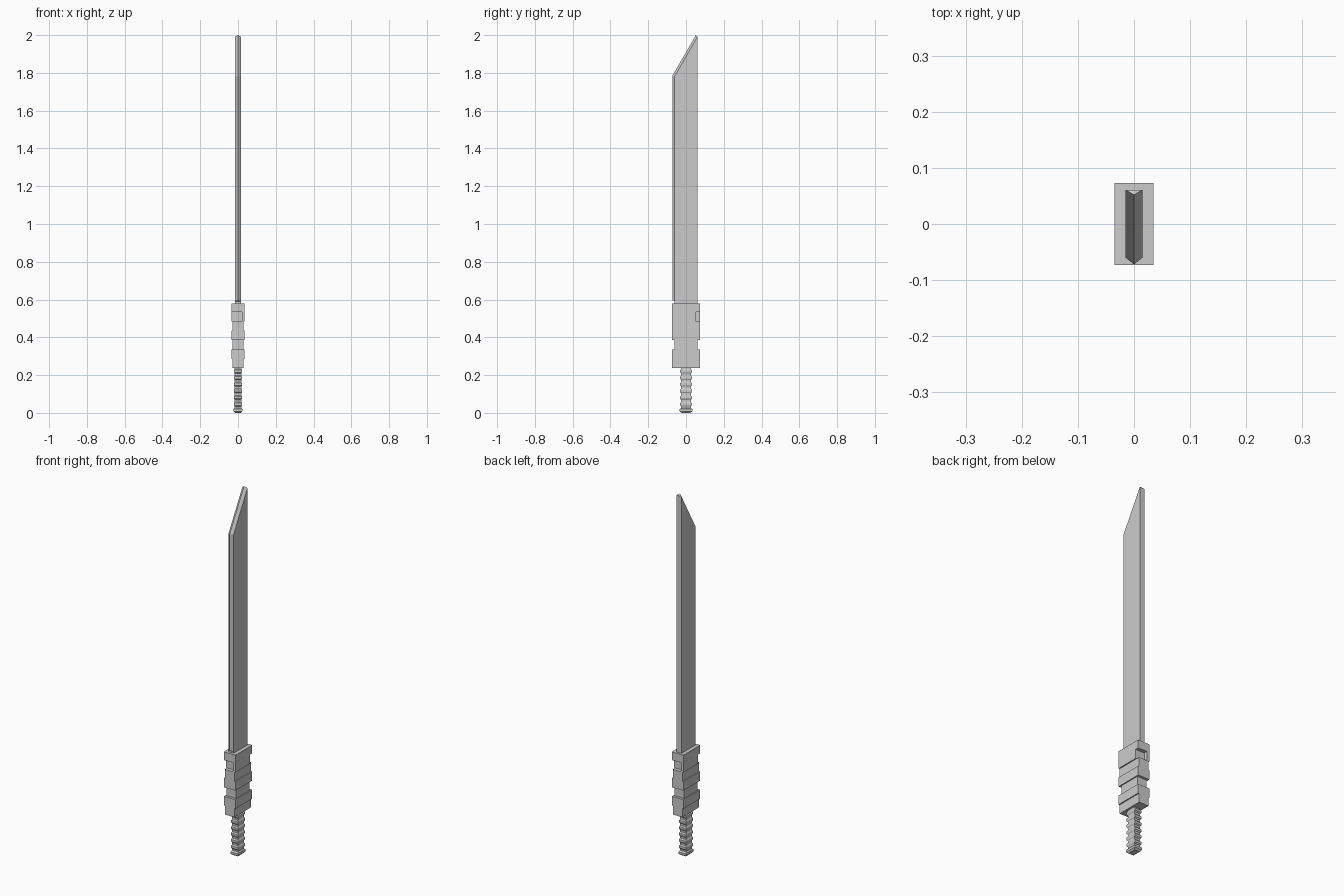
import bpy, bmesh

old = bpy.data.objects.get("Cube")
if old:
    bpy.data.objects.remove(old, do_unlink=True)

steel = bpy.data.materials.new("plain_grey")
grey = (0.6, 0.6, 0.6, 1)
steel.diffuse_color = grey
steel.use_nodes = True
steel.node_tree.nodes["Principled BSDF"].inputs["Base Color"].default_value = grey


def finish(name, bm):
    bmesh.ops.recalc_face_normals(bm, faces=bm.faces)
    mesh = bpy.data.meshes.new(name)
    bm.to_mesh(mesh)
    bm.free()
    mesh.materials.append(steel)
    ob = bpy.data.objects.new(name, mesh)
    bpy.context.collection.objects.link(ob)
    return ob


def add_box(bm, x, y, z):
    corners = bmesh.ops.create_cube(bm, size=1)["verts"]
    for v in corners:
        v.co = [r[0] if c < 0 else r[1] for c, r in zip(v.co, (x, y, z))]


# Blade: flat sides, with a ridge along the cutting edge and slanted tip
bm = bmesh.new()
outline = [(0.061, 0.56), (-0.06, 0.56), (-0.06, 0.59), (-0.06, 1.782), (0.061, 1.992)]
left, right = ([bm.verts.new((x, y, z)) for y, z in outline] for x in (0.015, -0.015))
ridge = [bm.verts.new((0, y, z)) for y, z in ((-0.072, 0.596), (-0.072, 1.785), (0.052, 2))]
for side in (left, right):
    bm.faces.new(side)
    bm.faces.new((side[2], side[3], ridge[1], ridge[0]))
    bm.faces.new((side[3], side[4], ridge[2], ridge[1]))
for a, b in ((0, 1), (1, 2), (4, 0)):
    bm.faces.new((left[a], left[b], right[b], right[a]))
bm.faces.new((left[2], right[2], ridge[0]))
bm.faces.new((left[4], right[4], ridge[2]))
finish("blade", bm)

# Guard block, grooved on all four sides
W, D = 0.035, 0.073
bm = bmesh.new()
add_box(bm, (-W, W), (-D, D), (0.237, 0.58))
guard = finish("guard", bm)


def cut(x, y, z):
    bm = bmesh.new()
    add_box(bm, x, y, z)
    cutter = finish("groove_cutter", bm)
    cutter.hide_render = True
    cutter.hide_viewport = True
    mod = guard.modifiers.new("groove", "BOOLEAN")
    mod.operation = "DIFFERENCE"
    mod.solver = "EXACT"
    mod.object = cutter


def span(sign, a, b):
    return tuple(sorted((sign * a, sign * b)))


for s in (1, -1):
    # front and back notches
    cut(span(s, 0.02, -0.1), span(s, -0.1, -0.053), (0.485, 0.535))
    cut((-0.1, 0.1), span(s, -0.1, -0.06), (0.335, 0.385))
    # side grooves
    for z in ((0.435, 0.485), (0.335, 0.385), (0.2, 0.285)):
        cut(span(s, W - 0.006, 0.1), (-0.2, 0.2), z)

# Apply the grooves, then drop the cutters
bpy.context.view_layer.update()
graph = bpy.context.evaluated_depsgraph_get()
grooved = bpy.data.meshes.new_from_object(guard.evaluated_get(graph))
cutters = [m.object for m in guard.modifiers]
guard.modifiers.clear()
guard.data = grooved
for c in cutters:
    bpy.data.objects.remove(c, do_unlink=True)

# Handle: rectangular grip with a stack of ribs and a wider pommel
profile = [(0, 0.75), (0.008, 1.08), (0.02, 1.08), (0.026, 0.82)]
ribs, pitch = 6, 0.035
for i in range(ribs):
    z = 0.03 + i * pitch
    profile += [(z + 0.004, 0.82), (z + 0.01, 1), (z + 0.022, 1), (z + 0.028, 0.82)]
profile.append((0.245, 0.82))
bm = bmesh.new()
rings = []
for z, k in profile:
    rings.append([bm.verts.new((sx * 0.021 * k, sy * 0.031 * k, z))
                  for sx, sy in ((1, 1), (-1, 1), (-1, -1), (1, -1))])
for low, high in zip(rings, rings[1:]):
    for i in range(4):
        j = (i + 1) % 4
        bm.faces.new((low[i], low[j], high[j], high[i]))
bm.faces.new(rings[0])
bm.faces.new(rings[-1])
finish("handle", bm)
